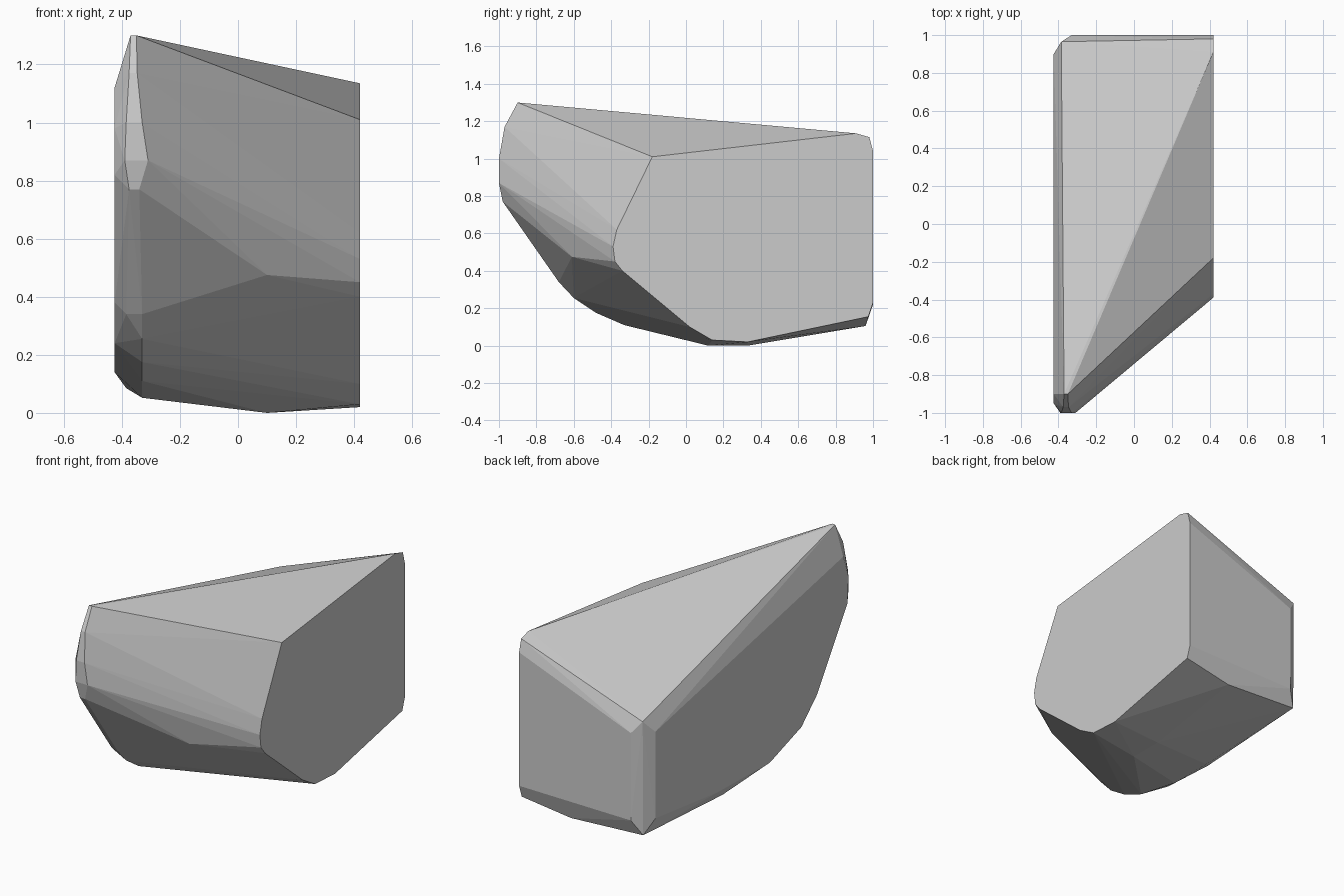
import bpy, bmesh

# Cross-sections of the boulder: x position -> (y, z) outline points
sections = {
    # large flat right side
    0.42: [(-0.18, 1.01), (0.91, 1.135), (0.98, 1.115), (1.0, 1.04), (1.0, 0.23),
           (0.975, 0.155), (0.33, 0.02), (0.14, 0.03), (0.02, 0.1), (-0.34, 0.4),
           (-0.38, 0.45), (-0.39, 0.53), (-0.37, 0.62)],
    # rounded belly in the middle
    0.1: [(-0.61, 0.475), (0.12, 0.0), (0.33, 0.0), (0.96, 0.105)],
    # inner rim of the left chamfer
    -0.33: [(-0.9, 1.3), (-0.68, 0.34), (-0.6, 0.255), (-0.48, 0.175),
            (-0.33, 0.11), (-0.03, 0.052), (0.25, 0.052), (1.0, 0.75), (1.0, 0.22)],
    # outer rim of the left chamfer
    -0.385: [(0.965, 0.82), (0.96, 0.13), (0.2, 0.085), (-0.66, 0.34)],
    # flat left side
    -0.425: [(-0.9, 1.12), (-0.95, 0.98), (-0.94, 0.82), (-0.65, 0.38), (-0.5, 0.24),
             (-0.2, 0.14), (0.3, 0.15), (0.9, 0.22), (0.9, 0.745)],
}
points = [(x, y, z) for x, outline in sections.items() for y, z in outline
          if not (x == -0.33 and z == 1.3)]

# Narrow nose at the front: (x left, x right, y, z)
for x0, x1, y, z in [(-0.37, -0.35, -0.9, 1.3), (-0.375, -0.347, -0.97, 1.17),
                     (-0.385, -0.33, -1.0, 1.0), (-0.39, -0.31, -1.0, 0.87),
                     (-0.375, -0.34, -0.98, 0.77)]:
    points += [(x0, y, z), (x1, y, z)]

# Wrap the points in a convex faceted shell
bm = bmesh.new()
for p in points:
    bm.verts.new(p)
hull = bmesh.ops.convex_hull(bm, input=bm.verts[:])
loose = [v for v in bm.verts if not v.link_faces]
bmesh.ops.delete(bm, geom=loose, context='VERTS')
bmesh.ops.dissolve_limit(bm, angle_limit=0.01, verts=bm.verts[:], edges=bm.edges[:])
bmesh.ops.recalc_face_normals(bm, faces=bm.faces[:])

mesh = bpy.data.meshes.new("boulder")
bm.to_mesh(mesh)
bm.free()
boulder = bpy.data.objects.new("boulder", mesh)
bpy.context.collection.objects.link(boulder)
